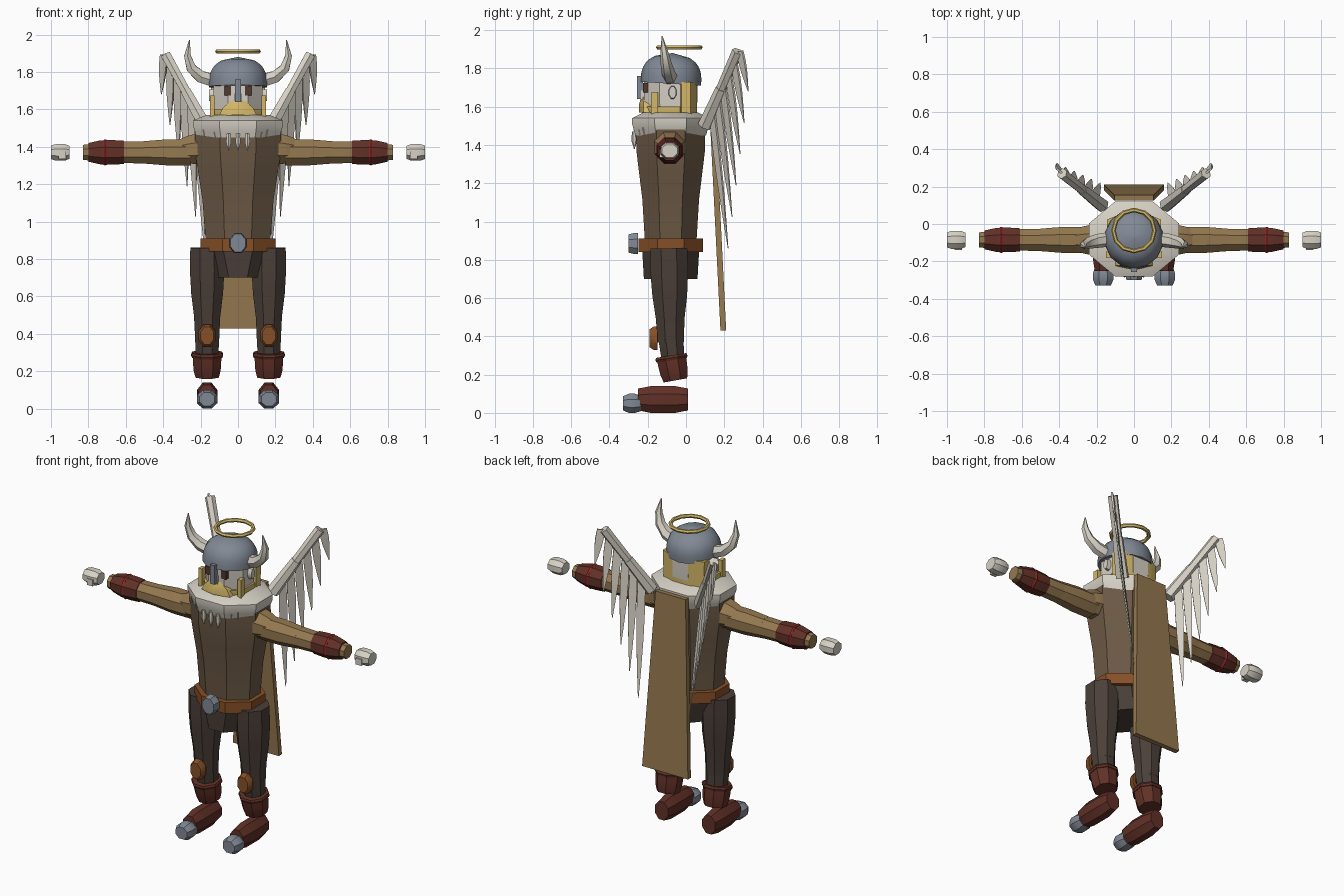
import bpy
import math
from mathutils import Vector

if "Cube" in bpy.data.objects:
    bpy.data.objects.remove(bpy.data.objects["Cube"])


def material(name, red, green, blue):
    colour = (red, green, blue, 1)
    mat = bpy.data.materials.new(name)
    mat.use_nodes = True
    mat.diffuse_color = colour
    mat.node_tree.nodes["Principled BSDF"].inputs["Base Color"].default_value = colour
    return mat


tunic = material("tunic brown", .15, .1, .06)
tan = material("tan cloth", .3, .19, .08)
dark = material("dark trousers", .07, .05, .04)
maroon = material("maroon leather", .12, .03, .02)
orange = material("belt leather", .24, .08, .02)
bone = material("bone white", .68, .64, .56)
steel = material("blue steel", .22, .25, .3)
yellow = material("yellow hair", .66, .48, .14)
umber = material("eye brown", .08, .04, .03)
cord = material("red cord", .26, .02, .02)

across, back, up = Vector((1, 0, 0)), Vector((0, 1, 0)), Vector((0, 0, 1))
tip = .002


def finish(ob, mat):
    ob.data.materials.append(mat)
    bpy.ops.object.select_all(action="DESELECT")
    ob.select_set(True)
    bpy.context.view_layer.objects.active = ob
    bpy.ops.object.shade_smooth_by_angle(angle=math.radians(35))


def loft(name, mat, start, end, radii, flat=1, depths=None, sides=8, ref=None, bend=None):
    """Evenly spaced rings from start to end; radii are measured across the flats."""
    depths = depths or [radius * flat for radius in radii]
    last = len(radii) - 1
    points = []
    for i in range(last + 1):
        f = i / last
        point = start.lerp(end, f)
        points.append(point + bend * 4 * f * (1 - f) if bend else point)
    corner = 1 / math.cos(math.pi / sides)
    verts, faces = [], []
    for i, point in enumerate(points):
        along = (points[min(i + 1, last)] - points[max(i - 1, 0)]).normalized()
        side_ref = ref or (up if abs(along.y) > abs(along.z) + abs(along.x) else back)
        u = side_ref.cross(along).normalized() * radii[i] * corner
        v = along.cross(u).normalized() * depths[i] * corner
        for j in range(sides):
            angle = math.tau * (j + .5) / sides
            verts.append(point + u * math.cos(angle) + v * math.sin(angle))
    for i in range(last):
        for j in range(sides):
            a, b = i * sides + j, i * sides + (j + 1) % sides
            faces.append((a, b, b + sides, a + sides))
    faces.append(tuple(reversed(range(sides))))
    faces.append(tuple(range(last * sides, len(verts))))
    mesh = bpy.data.meshes.new(name)
    mesh.from_pydata(verts, [], faces)
    ob = bpy.data.objects.new(name, mesh)
    bpy.context.collection.objects.link(ob)
    finish(ob, mat)


def block(name, mat, centre, width, depth, height):
    loft(name, mat, centre - up * height, centre + up * height,
         [width, width], depths=[depth, depth], sides=4)


def middle(z, y=-.08):
    return Vector((0, y, z))


# Torso, pelvis and belt
loft("torso", tunic, middle(.86), middle(1.5), [.17, .18, .19, .21, .23, .23], flat=.78)
loft("pelvis", dark, middle(.7), middle(.87), [.12, .2], depths=[.14, .15])
loft("belt", orange, middle(.84), middle(.91), [.2, .2], flat=.84)
loft("belt_buckle", steel, middle(.885, -.3), middle(.885, -.25), [.04, .045, .045], flat=1.2)

# Fur collar with ragged fringe and fangs
loft("fur_collar", bone, middle(1.45), middle(1.57), [.22, .23, .24, .24, .17], flat=.84)
tufts = 13
for i in range(tufts):
    angle = math.pi * (1.15 + .7 * i / (tufts - 1))
    point = middle(1.43 + i % 3 / 80) + across * .22 * math.cos(angle) + back * .18 * math.sin(angle)
    loft(f"collar_tuft_{i}", bone, point, point + up * .05, [tip, .014], sides=4)
for i in range(3):
    point = middle(1.38, -.27) + across * .05 * (i - 1)
    loft(f"necklace_fang_{i}", bone, point, point + up * .09, [tip, .014, .01], sides=6)

# Head, hair and beard
loft("head", bone, middle(1.5), middle(1.75), [.12, .13, .13], flat=1.07)
loft("hair_back", yellow, middle(1.53, 0), middle(1.73, 0), [.14, .145], flat=.4)
loft("beard", yellow, middle(1.52, -.09), middle(1.6, -.09), [.12, .14, .14])
loft("moustache", yellow, middle(1.57, -.2), middle(1.65, -.2), [.1, .08, .03],
     depths=[.04, .04, .03], sides=6)
block("nose", bone, middle(1.66, -.22), .018, .015, .025)

# Helmet, nose guard and halo
dome = [max(.155 * math.sqrt(1 - (i / 8) ** 3), tip) for i in range(9)]
loft("helmet", steel, middle(1.72), middle(1.88, -.07), dome, sides=14)
block("nose_guard", steel, middle(1.7, -.24), .015, .016, .06)
bpy.ops.mesh.primitive_torus_add(major_segments=12, minor_segments=6, major_radius=.11,
                                 minor_radius=.012, location=middle(1.91, -.035))
halo = bpy.context.object
halo.name = "halo"
finish(halo, yellow)

# Cape
loft("cape", tan, middle(.43, .195), middle(1.53, .14), [.16, .105],
     depths=[.015, .015], sides=4)

# Mirrored parts
for side, sign in (("left", 1), ("right", -1)):
    def at(x, y, z):
        return Vector((sign * x, y, z))

    def arm(x):
        return at(x, -.085, 1.37)

    def leg(y, z):
        return at(.165, y, z)

    def part(name, *args, **options):
        loft(f"{side}_{name}", *args, **options)

    # Face details and horn
    block(f"{side}_eye", umber, at(.055, -.21, 1.7), .018, .015, .025)
    block(f"{side}_sidelock", yellow, at(.137, -.165, 1.6), .012, .018, .075)
    part("ear", bone, at(.12, -.07, 1.675), at(.155, -.07, 1.675), [.035, .03], flat=.6)
    part("horn", bone, at(.12, -.08, 1.75), at(.26, -.125, 1.97),
         [.034, .032, .026, .018, tip], sides=6, bend=at(.06, 0, -.04))

    # Arm: shoulder, sleeve, bracer, cord, wrist and hand
    part("shoulder", tan, arm(.19) + up * .02, arm(.32) + up * .01, [.08, .08, .07, .055])
    part("upper_arm", tan, arm(.25), arm(.5), [.07, .07, .06])
    part("forearm", tan, arm(.48), arm(.83), [.06, .056, .04])
    part("bracer", maroon, arm(.61), arm(.8), [.062, .066, .064, .05])
    part("bracer_cord", cord, arm(.7), arm(.72), [.066, .07, .066])
    part("hand", bone, arm(.9), arm(1), [.034, .044, .044, .044, .036], flat=1.1)
    block(f"{side}_thumb", bone, arm(.94) - back * .04 - up * .015, .02, .014, .02)

    # Leg and knee pad
    part("thigh", dark, leg(-.08, .37), leg(-.09, .86), [.064, .07, .085, .092, .09], flat=1.07)
    part("shin", dark, leg(-.06, .2), leg(-.08, .4), [.055, .066])
    part("knee_pad", orange, leg(-.19, .39), leg(-.15, .39), [.035, .045, .045], flat=1.35)

    # Boot, foot and toe cap
    part("boot_shaft", maroon, leg(-.055, .17), leg(-.075, .28), [.062, .072, .075, .076])
    part("boot_rim", maroon, leg(-.074, .275), leg(-.078, .3), [.08, .085, .08])
    part("foot", maroon, leg(-.25, .07), leg(.01, .07), [.045, .055, .055, .055, .045], flat=1.27)
    part("toe_cap", steel, leg(-.33, .05), leg(-.235, .05), [.04, .055, .055, .045], flat=.91)

    # Wing: two bones and a row of hanging feathers
    root, peak = at(.17, .1, 1.5), at(.385, .27, 1.89)
    elbow = root.lerp(peak, .5)
    part("wing_inner_bone", bone, root, elbow, [.034, .027], sides=6)
    part("wing_outer_bone", bone, elbow, peak, [.024, .026], sides=6)
    wing_normal = (peak - root).cross(up).normalized()
    feathers = 6
    for i in range(feathers):
        f = i / (feathers - 1)
        quill = peak.lerp(root, f * .85) + at(.012, .012, 0)
        end = at(.41, .325, 1.68).lerp(at(.18, .22, .86), f)
        part(f"feather_{i}", bone, quill, end, [.022, .024, .02, .012, tip],
             flat=.25, sides=4, ref=wing_normal)
